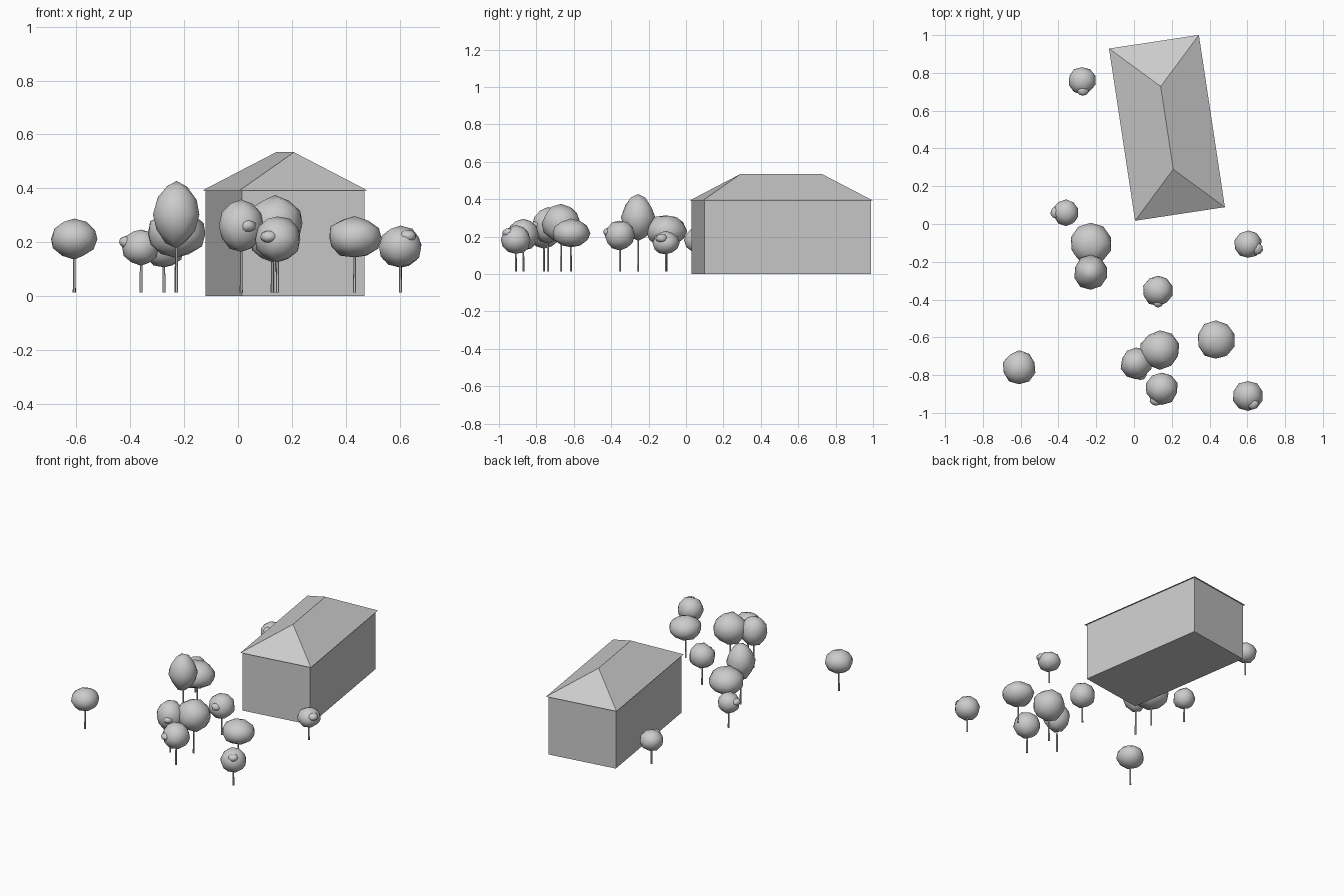
import bpy, bmesh, math, random
from mathutils import Vector, Matrix

if "Cube" in bpy.data.objects:
    bpy.data.objects.remove(bpy.data.objects["Cube"])

random.seed(4)

# House placement: centre and rotation of the hip-roofed block
HOUSE = Matrix.Translation((0.1745, 0.509, 0)) @ Matrix.Rotation(math.radians(8.6), 4, 'Z')


def finish(bm, name, smooth=False):
    bmesh.ops.recalc_face_normals(bm, faces=bm.faces)
    me = bpy.data.meshes.new(name)
    bm.to_mesh(me)
    bm.free()
    for p in me.polygons:
        p.use_smooth = smooth
    ob = bpy.data.objects.new(name, me)
    bpy.context.collection.objects.link(ob)
    return ob


# Walls: closed box
bm = bmesh.new()
bmesh.ops.create_cube(bm, size=1, matrix=HOUSE @ Matrix.Translation((0, 0, 0.196))
                      @ Matrix.Diagonal((0.46, 0.90, 0.392, 1)))
finish(bm, "house_walls")

# Hip roof: eave rectangle and a shorter ridge
bm = bmesh.new()
w, l, r = 0.2405, 0.461, 0.222
e = [bm.verts.new(HOUSE @ Vector((x, y, 0.392))) for x, y in ((-w, -l), (w, -l), (w, l), (-w, l))]
a, b = [bm.verts.new(HOUSE @ Vector((0, y, 0.534))) for y in (-r, r)]
for f in (e, (e[0], e[1], a), (e[1], e[2], b, a), (e[2], e[3], b), (e[3], e[0], a, b)):
    bm.faces.new(f)
finish(bm, "hip_roof")


def crown(name, x, y, rad, z0, z1, taper=0.0):
    """Slightly lumpy low-poly ellipsoid."""
    bm = bmesh.new()
    bmesh.ops.create_icosphere(bm, subdivisions=2, radius=1)
    h = (z1 - z0) / 2
    for v in bm.verts:
        k = random.uniform(0.95, 1.05)
        t = 1 - taper * abs(v.co.z)
        v.co = Vector((x + v.co.x * rad * k * t, y + v.co.y * rad * k * t,
                       (z0 + z1) / 2 + v.co.z * h * min(k, 1.02)))
    finish(bm, name, True)


def trunk(name, x, y, top):
    """Thin tapered stem reaching into the crown."""
    bm = bmesh.new()
    z0 = 0.013
    bmesh.ops.create_cone(bm, cap_ends=True, segments=5, radius1=0.006, radius2=0.004,
                          depth=top - z0, matrix=Matrix.Translation((x, y, (top + z0) / 2)))
    finish(bm, name)


# Trees: x, y, crown radius, crown bottom, crown top, taper, lump position
trees = [
    (-0.275, 0.76, 0.073, 0.105, 0.238, 0, (-0.27, 0.71, 0.20)),
    (-0.36, 0.06, 0.070, 0.112, 0.25, 0, (-0.41, 0.06, 0.20)),
    (-0.23, -0.105, 0.110, 0.144, 0.318, 0, None),
    (-0.228, -0.256, 0.092, 0.18, 0.425, 0.2, None),
    (0.127, -0.353, 0.081, 0.127, 0.288, 0, (0.127, -0.41, 0.225)),
    (0.604, -0.108, 0.072, 0.103, 0.23, 0, (0.65, -0.13, 0.19)),
    (0.012, -0.738, 0.083, 0.162, 0.358, 0, (0.035, -0.795, 0.26)),
    (0.137, -0.668, 0.103, 0.166, 0.373, 0, None),
    (0.147, -0.870, 0.086, 0.126, 0.298, 0, (0.115, -0.93, 0.22)),
    (0.433, -0.616, 0.101, 0.14, 0.295, 0, None),
    (0.603, -0.910, 0.081, 0.105, 0.260, 0, (0.63, -0.95, 0.222)),
    (-0.608, -0.760, 0.087, 0.137, 0.286, 0, None),
]
for i, (x, y, rad, z0, z1, taper, lump) in enumerate(trees, 1):
    trunk(f"tree_{i}_trunk", x, y, (z0 + z1) / 2)
    crown(f"tree_{i}_crown", x, y, rad, z0, z1, taper)
    if lump:
        lx, ly, lz = lump
        crown(f"tree_{i}_lump", lx, ly, 0.032, lz - 0.024, lz + 0.024)
